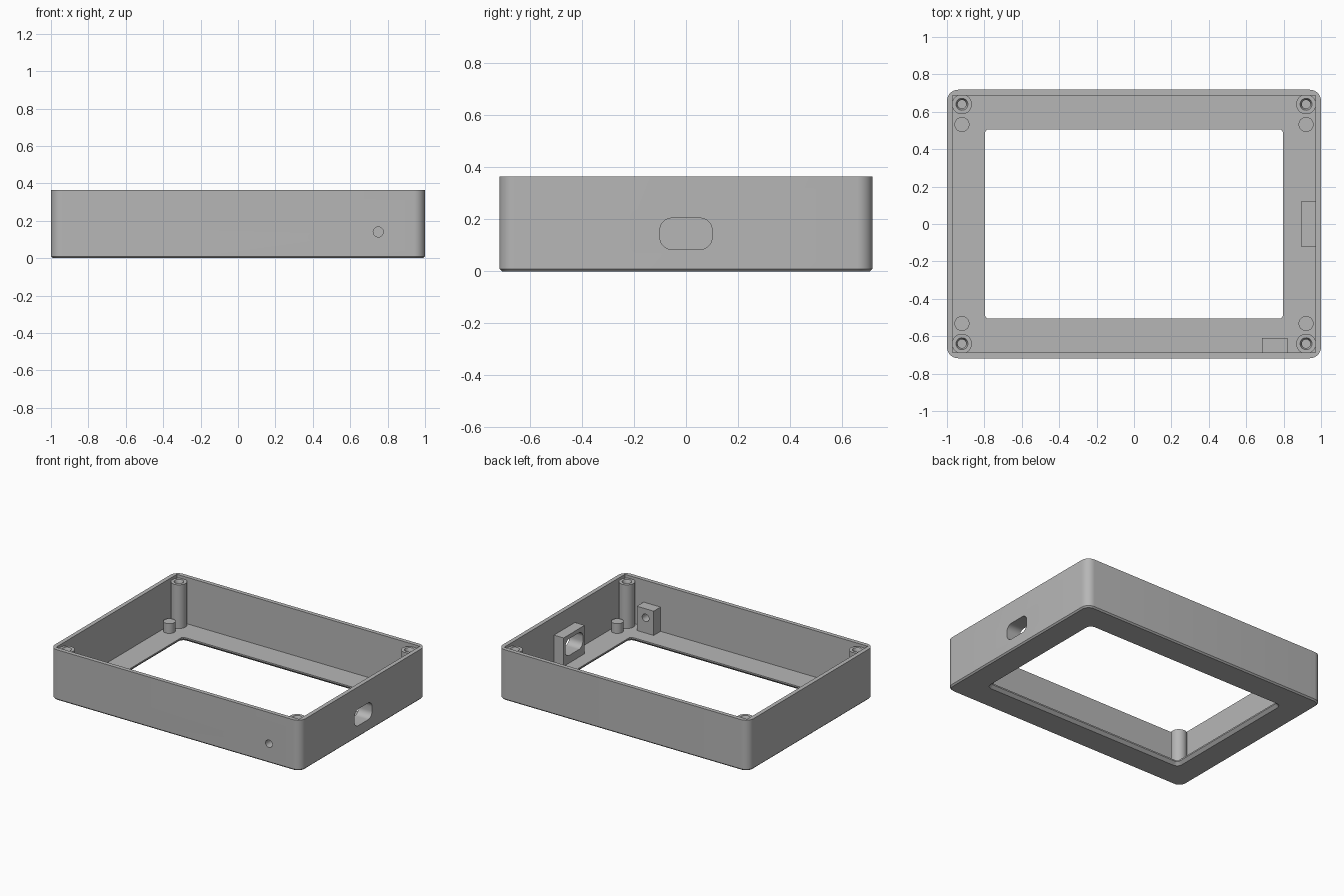
import bpy
import bmesh
from math import cos, sin, pi, radians

cube = bpy.data.objects.get("Cube")
if cube:
    bpy.data.objects.remove(cube, do_unlink=True)

grey = bpy.data.materials.new("Plain grey")
grey.use_nodes = True
grey.diffuse_color = (0.47, 0.47, 0.47, 1)
grey.node_tree.nodes["Principled BSDF"].inputs["Base Color"].default_value = (0.47, 0.47, 0.47, 1)

HALF_X, HALF_Y, HEIGHT = 1.0, 0.718, 0.365
WALL, FLOOR = 0.03, 0.03
IN_X, IN_Y = HALF_X - WALL, HALF_Y - WALL


def rounded(hx, hy, r, steps=8):
    """Outline of a rounded rectangle, counter-clockwise."""
    pts = []
    for i, (sx, sy) in enumerate([(1, 1), (-1, 1), (-1, -1), (1, -1)]):
        for k in range(steps + 1):
            a = (i + k / steps) * pi / 2
            pts.append((sx * (hx - r) + r * cos(a), sy * (hy - r) + r * sin(a)))
    return pts


def circle(r, n=32):
    return [(r * cos(2 * pi * k / n), r * sin(2 * pi * k / n)) for k in range(n)]


def level(outline, z, x=0, y=0):
    return [(x + u, y + v, z) for u, v in outline]


def loft(name, rings):
    """Skin a row of matching rings and cap both ends."""
    bm = bmesh.new()
    rows = [[bm.verts.new(p) for p in ring] for ring in rings]
    n = len(rows[0])
    for low, high in zip(rows, rows[1:]):
        for k in range(n):
            j = (k + 1) % n
            bm.faces.new((low[k], low[j], high[j], high[k]))
    bm.faces.new(rows[0][::-1])
    bm.faces.new(rows[-1])
    bmesh.ops.recalc_face_normals(bm, faces=bm.faces)
    mesh = bpy.data.meshes.new(name)
    bm.to_mesh(mesh)
    bm.free()
    mesh.materials.append(grey)
    obj = bpy.data.objects.new(name, mesh)
    bpy.context.collection.objects.link(obj)
    return obj


def box(name, x0, x1, y0, y1, z0, z1):
    outline = [(x0, y0), (x1, y0), (x1, y1), (x0, y1)]
    return loft(name, [level(outline, z0), level(outline, z1)])


def activate(obj):
    bpy.ops.object.select_all(action='DESELECT')
    obj.select_set(True)
    bpy.context.view_layer.objects.active = obj


def cut(obj, *cutters):
    activate(obj)
    for cutter in cutters:
        mod = obj.modifiers.new("Cut", 'BOOLEAN')
        mod.operation = 'DIFFERENCE'
        mod.solver = 'EXACT'
        mod.object = cutter
        bpy.ops.object.modifier_apply(modifier=mod.name)


# Outer shell with rounded corners and a small bottom chamfer
shell = loft("case_shell", [
    level(rounded(HALF_X - 0.01, HALF_Y - 0.01, 0.05), 0),
    level(rounded(HALF_X, HALF_Y, 0.06), 0.01),
    level(rounded(HALF_X, HALF_Y, 0.06), HEIGHT)])

# Cavity, and a window that flares towards the underside
cavity = box("cavity_cutter", -IN_X, IN_X, -IN_Y, IN_Y, FLOOR, HEIGHT + 0.1)
window = loft("window_cutter", [
    level(rounded(0.826, 0.536, 0.05), -0.01),
    level(rounded(0.796, 0.506, 0.02), 0.02),
    level(rounded(0.796, 0.506, 0.02), 0.1)])

# Port slot in the left side and light hole in the front
slot_outline = rounded(0.1, 0.06, 0.045)
slot = loft("slot_cutter", [[(x, u, 0.145 + v) for u, v in slot_outline] for x in (0.8, 1.1)])
hole = loft("hole_cutter", [[(0.75, 0, 0) and (0.75 + u, y, 0.14 + v) for u, v in circle(0.027)]
                            for y in (-0.8, -0.5)])
cut(shell, cavity, window, slot, hole)

# Blocks behind the two openings
port_block = box("port_block", 0.893, IN_X + 0.005, -0.12, 0.12, FLOOR - 0.005, 0.235)
cut(port_block, slot)
light_block = box("light_block", 0.685, 0.82, -IN_Y - 0.005, -0.61, FLOOR - 0.005, 0.205)
cut(light_block, hole)

for cutter in (cavity, window, slot, hole):
    bpy.data.objects.remove(cutter, do_unlink=True)

# Screw posts with countersunk holes, and locating pegs beside them
parts = [shell, port_block, light_block]
TOP = 0.345
for sx, side in ((1, "left"), (-1, "right")):
    for sy, end in ((-1, "front"), (1, "back")):
        x, y = sx * 0.92, sy * 0.64
        profile = [(0.053, FLOOR - 0.005), (0.053, TOP), (0.032, TOP),
                   (0.023, TOP - 0.02), (0.023, 0.1)]
        parts.append(loft(f"screw_post_{end}_{side}",
                          [level(circle(r), z, x, y) for r, z in profile]))
        parts.append(loft(f"peg_{end}_{side}",
                          [level(circle(0.04), z, x, sy * 0.532) for z in (FLOOR - 0.005, 0.1)]))

for part in parts:
    activate(part)
    bpy.ops.object.shade_smooth_by_angle(angle=radians(30))
